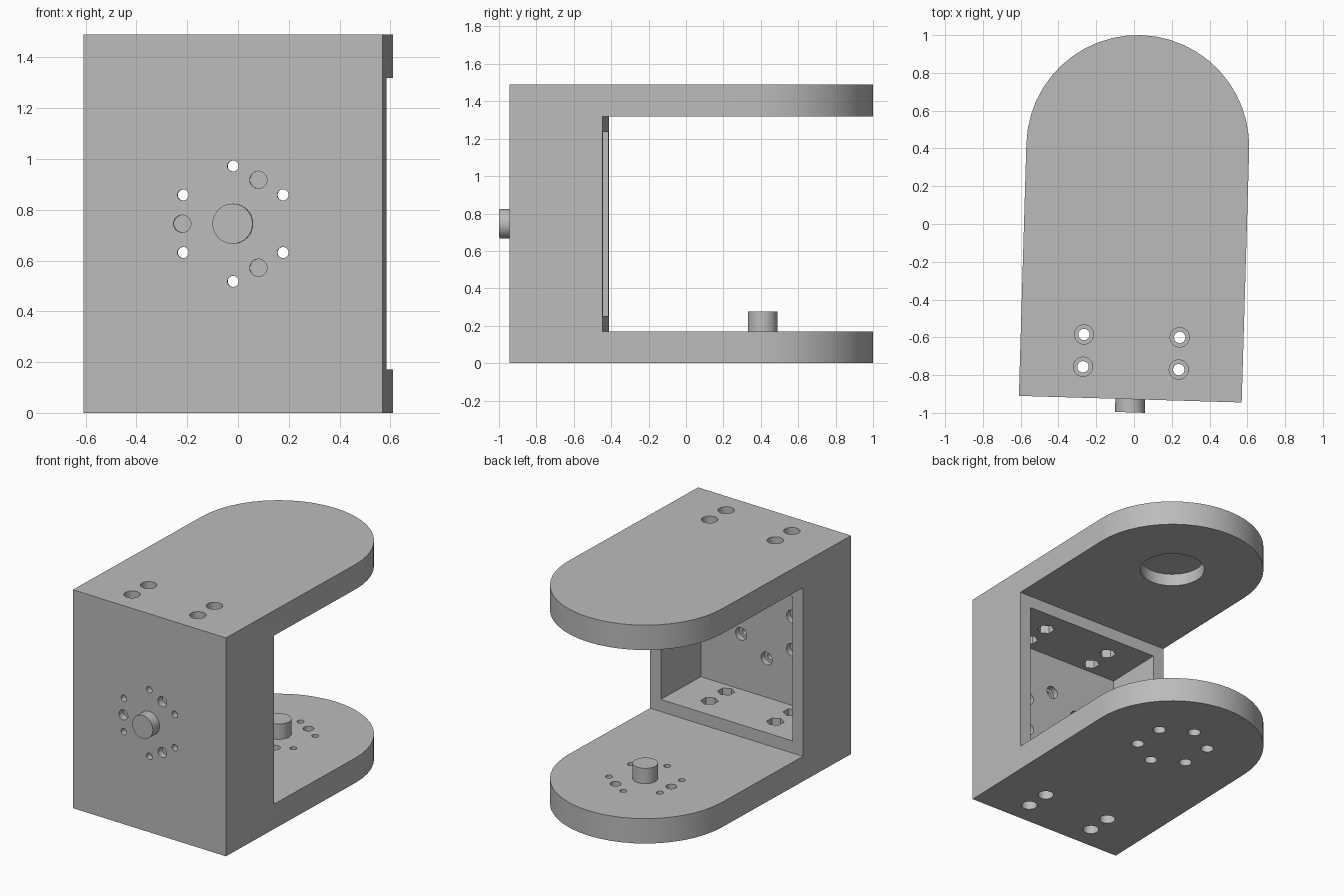
import bpy, bmesh, math
from mathutils import Matrix, Vector

if "Cube" in bpy.data.objects:
    bpy.data.objects.remove(bpy.data.objects["Cube"])

# Main dimensions, with the origin on the arm pivot
HEIGHT, HALF_W, FRONT, BACK = 1.49, 0.59, -1.338, -0.84
PLATE, WALL, MID = 0.17, 0.083, 0.745
PLACE = Matrix.Translation((0.02, 0.41, 0)) @ Matrix.Rotation(math.radians(-1.7), 4, 'Z')

grey = bpy.data.materials.new("plain grey")
grey.use_nodes = True
grey.diffuse_color = (0.5, 0.5, 0.5, 1)
grey.node_tree.nodes["Principled BSDF"].inputs["Base Color"].default_value = (0.5, 0.5, 0.5, 1)


def make(name, bm):
    bmesh.ops.recalc_face_normals(bm, faces=bm.faces[:])
    mesh = bpy.data.meshes.new(name)
    bm.to_mesh(mesh)
    bm.free()
    mesh.materials.append(grey)
    obj = bpy.data.objects.new(name, mesh)
    bpy.context.collection.objects.link(obj)
    return obj


def rod(bm, start, end, radius, sides=32):
    """Add a capped prism running from start to end."""
    a, b = Vector(start), Vector(end)
    turn = (b - a).to_track_quat('Z', 'Y').to_matrix().to_4x4()
    bmesh.ops.create_cone(bm, cap_ends=True, segments=sides, radius1=radius, radius2=radius,
                          depth=(b - a).length, matrix=Matrix.Translation((a + b) / 2) @ turn)


def box(bm, low, high):
    low, high = Vector(low), Vector(high)
    bmesh.ops.create_cube(bm, size=1, matrix=Matrix.Translation((low + high) / 2)
                          @ Matrix.Diagonal((high - low).to_4d()))


def ring(radius, angles):
    return [(radius * math.cos(math.radians(a)), radius * math.sin(math.radians(a))) for a in angles]


def activate(obj):
    bpy.ops.object.select_all(action='DESELECT')
    obj.select_set(True)
    bpy.context.view_layer.objects.active = obj


def cut(target, bm):
    cutter = make("cutter", bm)
    cutter.hide_render = True
    mod = target.modifiers.new("cut", 'BOOLEAN')
    mod.operation, mod.solver, mod.object = 'DIFFERENCE', 'EXACT', cutter
    activate(target)
    bpy.ops.object.modifier_apply(modifier=mod.name)
    bpy.data.objects.remove(cutter)


def finish(obj):
    activate(obj)
    bpy.ops.object.shade_smooth_by_angle(angle=math.radians(30))
    obj.matrix_world = PLACE


# Bracket body: round-ended outline, extruded to full height
bm = bmesh.new()
outline = [(-HALF_W, FRONT), (HALF_W, FRONT)] + ring(HALF_W, [i * 7.5 for i in range(25)])
base = bm.faces.new([bm.verts.new((x, y, 0)) for x, y in outline])
top = bmesh.ops.extrude_face_region(bm, geom=[base])["geom"]
bmesh.ops.translate(bm, vec=(0, 0, HEIGHT), verts=[v for v in top if isinstance(v, bmesh.types.BMVert)])
bracket = make("bracket_body", bm)

# Gap between the two arms
bm = bmesh.new()
box(bm, (-1, BACK, PLATE), (1, 1, HEIGHT - PLATE))
cut(bracket, bm)

# Open cavity in the box
FLOOR = PLATE + WALL
INNER = FRONT + WALL
bm = bmesh.new()
box(bm, (WALL - HALF_W, INNER, FLOOR), (HALF_W - WALL, BACK + 0.2, HEIGHT - FLOOR))
cut(bracket, bm)

small = ring(0.227, range(30, 390, 60))
medium = ring(0.2, (60, 180, 300))
screws = [(x, y) for x in (-0.255, 0.252) for y in (-1.003, -1.174)]

# Narrow through holes
bm = bmesh.new()
for x, y in screws:
    rod(bm, (x, y, -0.1), (x, y, HEIGHT + 0.1), 0.03)
for u, v in small:
    rod(bm, (u, FRONT - 0.1, MID + v), (u, INNER + 0.03, MID + v), 0.022, 24)
    rod(bm, (u, v, -0.1), (u, v, PLATE + 0.1), 0.022, 24)
cut(bracket, bm)

# Counterbores, nut pockets, blind holes and the bearing seat
bm = bmesh.new()
for x, y in screws:
    for outer, inner, up in ((0, FLOOR, 1), (HEIGHT, HEIGHT - FLOOR, -1)):
        rod(bm, (x, y, outer - 0.05 * up), (x, y, outer + 0.085 * up), 0.051)
        rod(bm, (x, y, inner + 0.05 * up), (x, y, inner - 0.07 * up), 0.055, 6)
for u, v in small:
    rod(bm, (u, INNER - 0.04, MID + v), (u, INNER + 0.03, MID + v), 0.043)
    rod(bm, (u, v, -0.05), (u, v, PLATE - WALL), 0.041)
for u, v in medium:
    rod(bm, (u, FRONT - 0.05, MID + v), (u, FRONT + 0.045, MID + v), 0.034)
    rod(bm, (u, v, PLATE + 0.05), (u, v, PLATE - 0.045), 0.034)
rod(bm, (0, 0, HEIGHT - PLATE - 0.05), (0, 0, HEIGHT - PLATE + 0.085), 0.207, 48)
cut(bracket, bm)
finish(bracket)

# Pivot pins on the front face and on the lower arm
for name, start, end in (("front_pin", (0, FRONT + 0.02, MID), (0, FRONT - 0.07, MID)),
                         ("arm_pin", (0, 0, PLATE - 0.02), (0, 0, 0.275))):
    bm = bmesh.new()
    rod(bm, start, end, 0.079, 40)
    finish(make(name, bm))
